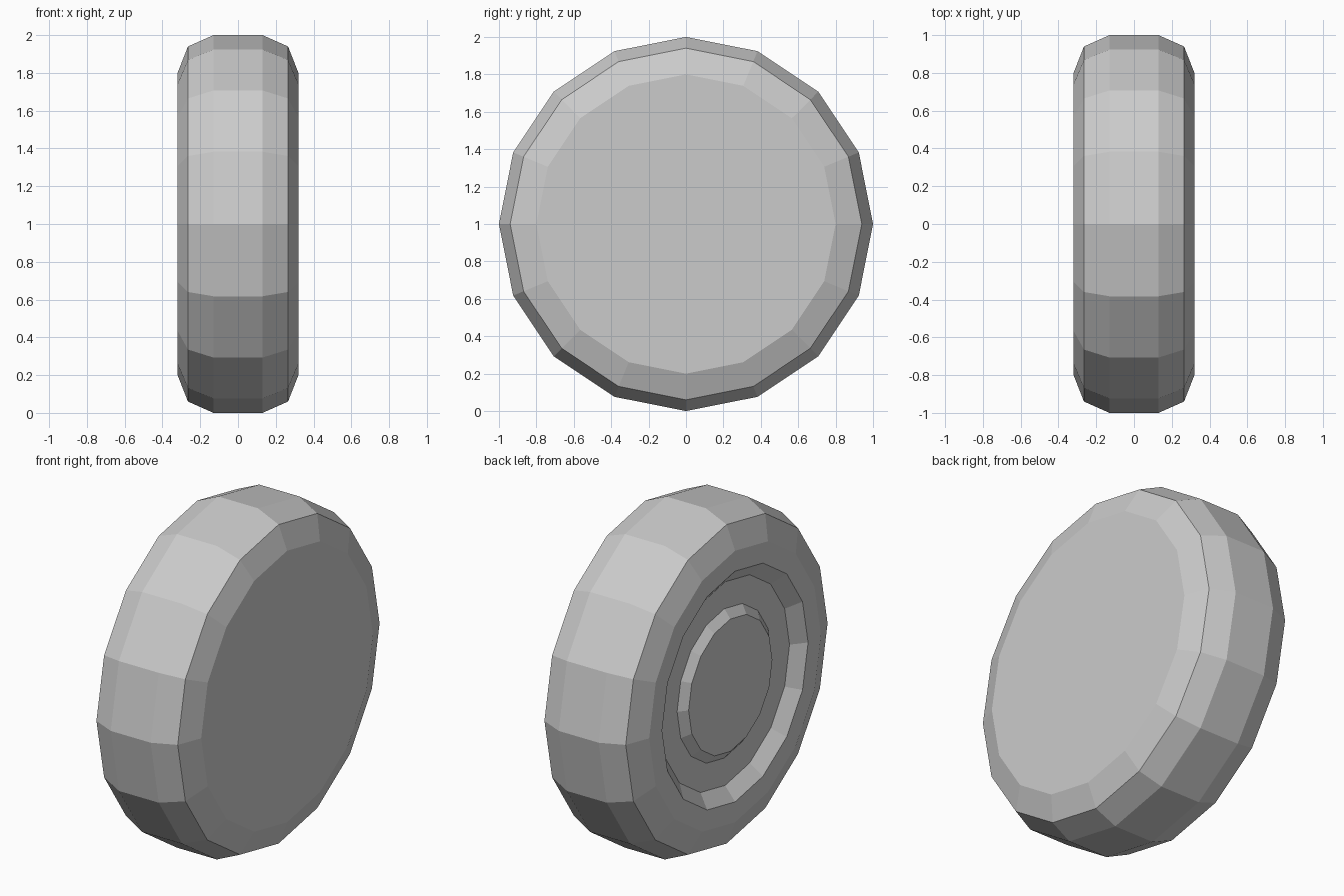
import bpy, bmesh
from math import sin, cos, tau

if "Cube" in bpy.data.objects:
    bpy.data.objects.remove(bpy.data.objects["Cube"])

SIDES = 16

# Wheel cross-section as (x, radius): flat cap on +x, dished hub on -x
profile = [(0.32, 0.80), (0.265, 0.94), (0.13, 1.0),
           (-0.13, 1.0), (-0.265, 0.94), (-0.32, 0.80),
           (-0.32, 0.68), (-0.255, 0.60),      # dish wall
           (-0.25, 0.44), (-0.29, 0.39)]       # raised hub


def lathe_x(name, profile, sides, height):
    """Spin a profile around the x axis and close both ends."""
    bm = bmesh.new()
    rings = []
    for x, r in profile:
        rings.append([bm.verts.new((x, r * cos(tau * i / sides),
                                    r * sin(tau * i / sides)))
                      for i in range(sides)])
    for a, b in zip(rings, rings[1:]):
        for i in range(sides):
            j = (i + 1) % sides
            bm.faces.new((a[i], a[j], b[j], b[i]))
    bm.faces.new(rings[0])
    bm.faces.new(rings[-1])
    bmesh.ops.recalc_face_normals(bm, faces=bm.faces)
    mesh = bpy.data.meshes.new(name)
    bm.to_mesh(mesh)
    bm.free()
    obj = bpy.data.objects.new(name, mesh)
    obj.location.z = height
    bpy.context.collection.objects.link(obj)
    return obj


# Wheel standing on the ground
lathe_x("wheel", profile, SIDES, 1.0)
